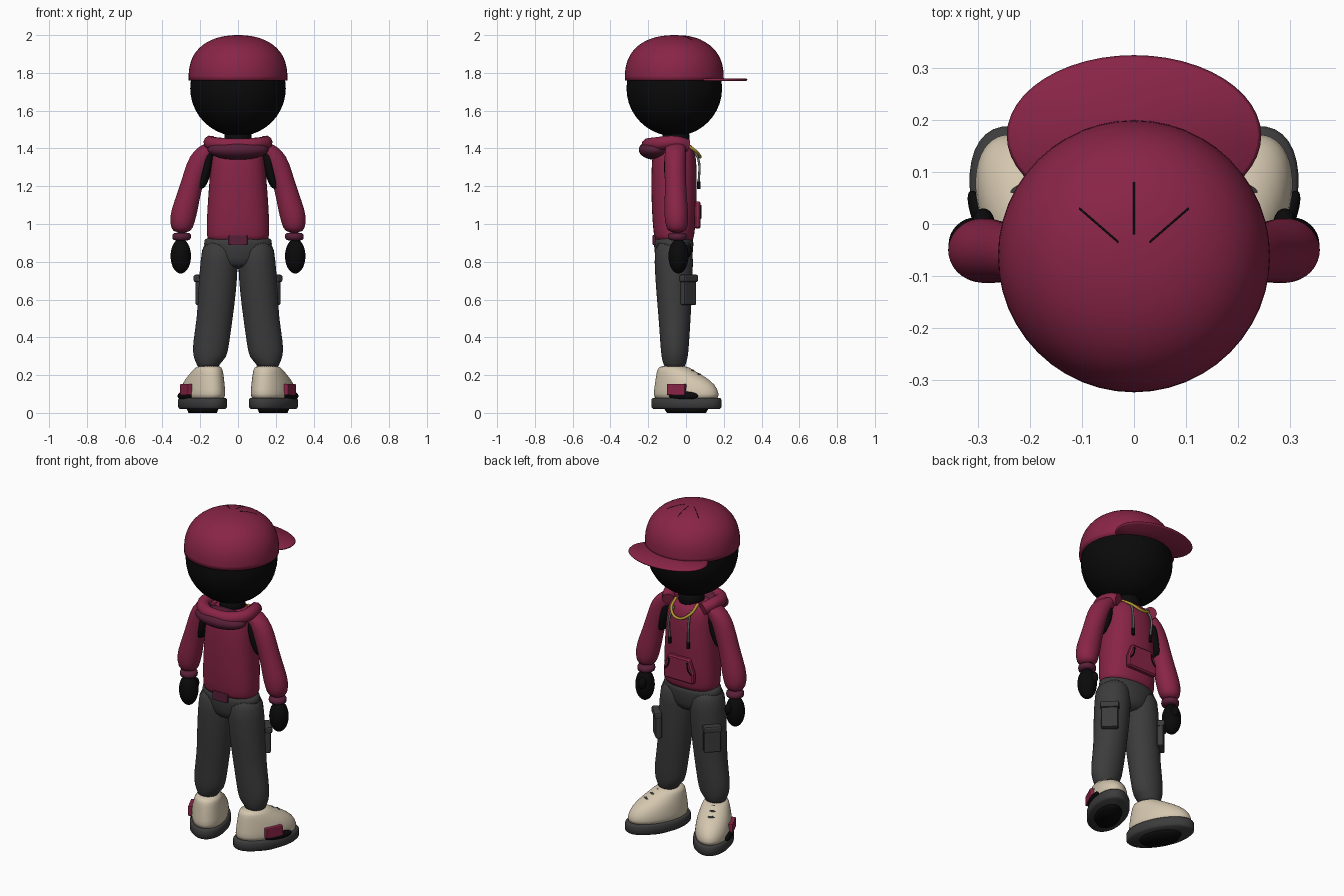
import bpy, bmesh, math
from mathutils import Vector, Matrix

if "Cube" in bpy.data.objects:
    bpy.data.objects.remove(bpy.data.objects["Cube"])


def material(name, r, g, b):
    m = bpy.data.materials.new(name)
    m.use_nodes = True
    m.diffuse_color = (r, g, b, 1)
    bsdf = m.node_tree.nodes["Principled BSDF"]
    bsdf.inputs["Base Color"].default_value = (r, g, b, 1)
    bsdf.inputs["Roughness"].default_value = 0.8
    return m


MAGENTA = material("magenta", .25, .018, .062)
PLUM = material("dark plum", .10, .014, .04)
BLACK = material("black", .003, .003, .003)
GREY = material("charcoal", .045, .045, .046)
CREAM = material("cream", .66, .57, .43)
GOLD = material("gold", .45, .30, .03)
CORD = material("grey green", .13, .17, .14)


def finish(name, bm, mat, smooth=True, subsurf=0, loc=(0, 0, 0), turn=0):
    bmesh.ops.recalc_face_normals(bm, faces=bm.faces)
    mesh = bpy.data.meshes.new(name)
    for f in bm.faces:
        f.smooth = smooth
    bm.to_mesh(mesh)
    bm.free()
    ob = bpy.data.objects.new(name, mesh)
    bpy.context.collection.objects.link(ob)
    mesh.materials.append(mat)
    ob.location = loc
    ob.rotation_euler.z = turn
    if subsurf:
        ob.modifiers.new("smooth", 'SUBSURF').levels = subsurf
        ob.modifiers["smooth"].render_levels = subsurf
    return ob


def loft(name, rings, mat, sides=28, power=2, subsurf=1, **kw):
    """Stack of ovals (x, y, z, rx, ry), closed at both ends."""
    bm, rows = bmesh.new(), []
    for x, y, z, rx, ry in rings:
        row = []
        for i in range(sides):
            a = math.tau * i / sides
            c, s = math.cos(a), math.sin(a)
            row.append(bm.verts.new((
                x + rx * math.copysign(abs(c) ** (2 / power), c),
                y + ry * math.copysign(abs(s) ** (2 / power), s), z)))
        rows.append(row)
    for lo, hi in zip(rows, rows[1:]):
        for i in range(sides):
            j = (i + 1) % sides
            bm.faces.new((lo[i], lo[j], hi[j], hi[i]))
    bm.faces.new(rows[0])
    bm.faces.new(rows[-1])
    return finish(name, bm, mat, subsurf=subsurf, **kw)


def ball(name, centre, radii, mat, **kw):
    bm = bmesh.new()
    bmesh.ops.create_uvsphere(bm, u_segments=32, v_segments=20, radius=1)
    bmesh.ops.transform(bm, verts=bm.verts, matrix=Matrix.Translation(centre)
                        @ Matrix.Diagonal((*radii, 1)))
    return finish(name, bm, mat, **kw)


def box(name, centre, size, mat, bevel=.01, **kw):
    bm = bmesh.new()
    bmesh.ops.create_cube(bm, size=1)
    bmesh.ops.transform(bm, verts=bm.verts, matrix=Matrix.Translation(centre)
                        @ Matrix.Diagonal((*size, 1)))
    ob = finish(name, bm, mat, smooth=False, **kw)
    mod = ob.modifiers.new("round", 'BEVEL')
    mod.width, mod.segments = bevel, 2
    return ob


def tube(name, pts, radius, mat, loc=(0, 0, 0), turn=0):
    cu = bpy.data.curves.new(name, 'CURVE')
    cu.dimensions, cu.bevel_depth = '3D', radius
    cu.bevel_resolution, cu.resolution_u, cu.use_fill_caps = 3, 8, True
    sp = cu.splines.new('BEZIER')
    sp.bezier_points.add(len(pts) - 1)
    for b, p in zip(sp.bezier_points, pts):
        b.co = p
        b.handle_left_type = b.handle_right_type = 'AUTO'
    cu.materials.append(mat)
    ob = bpy.data.objects.new(name, cu)
    bpy.context.collection.objects.link(ob)
    ob.location, ob.rotation_euler.z = loc, turn
    bpy.ops.object.select_all(action='DESELECT')
    ob.select_set(True)
    bpy.context.view_layer.objects.active = ob
    bpy.ops.object.convert(target='MESH')
    return bpy.context.object


def mirrored(half):
    """Complete a symmetric path whose last point lies on x = 0."""
    return half + [(-x, y, z) for x, y, z in reversed(half[:-1])]


# Head and neck
HY = -.062
ball("head", (0, HY, 1.718), (.253, .253, .253), BLACK)
loft("neck", [(0, -.05, 1.38, .075, .075), (0, -.055, 1.5, .07, .07)], BLACK, subsurf=0)

# Cap crown, brim and stitched seams
R, BASE, H, P, Q = .262, 1.76, .24, 2.6, 2.2
crown = []
for k in range(17):
    t = math.sin(k / 16 * math.pi / 2)
    r = max(R * max(1 - t ** P, 0) ** (1 / Q), .001)
    crown.append((0, HY, BASE + H * t, r, r))
loft("cap_crown", crown, MAGENTA, sides=48, subsurf=0)
loft("cap_brim", [(0, .17, 1.757, .238, .148), (0, .17, 1.764, .245, .155),
                  (0, .17, 1.771, .238, .148)], MAGENTA, sides=48, subsurf=0)
for a, b in (((0, -.02), (0, .08)), ((-.03, -.035), (-.105, .03)), ((.03, -.035), (.105, .03))):
    path = []
    for k in range(5):
        p = Vector(a).lerp(Vector(b), k / 4)
        d = (p - Vector((0, HY))).length / R
        path.append((p.x, p.y, BASE + H * (1 - d ** Q) ** (1 / P) - .001))
    tube("cap_seam", path, .002, BLACK)

# Hoodie body, hood, hem
TY = -.063
loft("hoodie_body", [(0, TY, .90, .16, .10), (0, TY, .93, .166, .106), (0, TY, 1.02, .167, .116),
                     (0, TY, 1.15, .158, .121), (0, TY, 1.3, .147, .121),
                     (0, TY, 1.39, .135, .113), (0, TY, 1.44, .10, .08)], MAGENTA, power=2.4)
ball("hood_bag", (0, -.163, 1.393), (.162, .087, .053), PLUM)
tube("hood_rim", mirrored([(.115, .005, 1.415), (.145, -.06, 1.432), (.125, -.155, 1.425),
                           (0, -.2, 1.418)]), .036, MAGENTA)
box("hem_tab", (0, -.167, .915), (.10, .02, .055), PLUM, bevel=.006)

# Front pouch: tapered plate with dark hand openings
bm = bmesh.new()
outline = [(-.1, .975), (.1, .975), (.1, 1.04), (.07, 1.12), (-.07, 1.12), (-.1, 1.04)]
pouch = bm.faces.new([bm.verts.new((x, .045, z)) for x, z in outline])
out = bmesh.ops.extrude_face_region(bm, geom=[pouch])
bmesh.ops.translate(bm, vec=(0, .032, 0),
                    verts=[v for v in out["geom"] if isinstance(v, bmesh.types.BMVert)])
ob = finish("front_pouch", bm, MAGENTA, smooth=False)
ob.modifiers.new("round", 'BEVEL').width = .008

# Neck chain
tube("chain", mirrored([(.075, -.01, 1.43), (.062, .052, 1.385), (0, .075, 1.355)]), .008, GOLD)

# Pelvis
loft("trouser_seat", [(0, -.065, .76, .09, .08), (0, -.065, .82, .16, .1),
                      (0, -.065, .9, .187, .106), (0, -.065, .94, .178, .106)], GREY)

for s, side in ((1, "left"), (-1, "right")):
    # Drawstrings and pouch openings
    tube(side + "_drawstring", [(s * .055, .035, 1.4), (s * .065, .066, 1.34),
                                (s * .062, .068, 1.22)], .006, CORD)
    tube(side + "_drawstring_tip", [(s * .062, .068, 1.225), (s * .062, .068, 1.185)], .009, BLACK)
    tube(side + "_pouch_opening", [(s * .088, .078, 1.03), (s * .066, .078, 1.06),
                                   (s * .06, .078, 1.1)], .004, BLACK)

    # Sleeves with dark underarm, cuffs and hands
    loft(side + "_sleeve", [(s * .12, -.055, 1.435, .03, .04), (s * .15, -.056, 1.415, .055, .054),
                            (s * .19, -.057, 1.36, .068, .057), (s * .222, -.057, 1.28, .063, .057),
                            (s * .255, -.055, 1.18, .06, .056), (s * .285, -.052, 1.07, .072, .064),
                            (s * .295, -.05, 1.01, .066, .062), (s * .298, -.047, .95, .05, .05)],
         MAGENTA)
    loft(side + "_underarm", [(s * .15, -.06, 1.42, .03, .04), (s * .158, -.06, 1.33, .035, .06),
                              (s * .178, -.06, 1.24, .028, .055), (s * .20, -.06, 1.18, .02, .04)],
         BLACK)
    loft(side + "_cuff", [(s * .299, -.045, .91, .047, .047), (s * .298, -.045, .93, .051, .051),
                          (s * .298, -.047, .958, .049, .049)], PLUM)
    ball(side + "_hand", (s * .303, -.04, .83), (.054, .053, .092), BLACK)
    ball(side + "_thumb", (s * .29, .0, .855), (.022, .03, .035), BLACK)

    # Trouser legs with angled cargo pockets
    loft(side + "_trouser_leg", [(s * .158, -.06, .235, .058, .056), (s * .158, -.06, .265, .062, .06),
                                 (s * .148, -.06, .29, .088, .07), (s * .145, -.06, .36, .098, .076),
                                 (s * .122, -.06, .5, .094, .085), (s * .11, -.063, .65, .102, .096),
                                 (s * .099, -.065, .8, .1, .103), (s * .095, -.065, .93, .092, .103)],
         GREY)
    spot = dict(loc=(s * .183, .012, 0), turn=-s * math.pi / 4)
    box(side + "_cargo_pocket", (0, 0, .64), (.095, .036, .14), GREY, **spot)
    box(side + "_cargo_flap", (0, .004, .712), (.106, .044, .04), GREY, **spot)

    # Shoes, toes turned outward
    foot = dict(loc=(s * .187, .002, 0), turn=-s * math.radians(25))
    loft(side + "_tread", [(0, 0, 0, .065, .11), (0, 0, .03, .075, .13)], BLACK, subsurf=0, **foot)
    loft(side + "_sole", [(0, 0, .02, .1, .188), (0, 0, .03, .109, .199), (0, 0, .07, .109, .199),
                          (0, 0, .08, .102, .192)], GREY, sides=40, subsurf=0, **foot)
    loft(side + "_shoe_upper", [(0, 0, .06, .099, .186), (0, 0, .1, .101, .187),
                                (0, -.007, .15, .097, .173), (0, -.035, .193, .086, .138),
                                (0, -.066, .226, .074, .1), (0, -.078, .252, .062, .077)],
         CREAM, **foot)
    for y, z in ((0, .237), (.037, .222), (.074, .203)):
        tube(side + "_lace", [(-.042, y - .008, z - .022), (0, y, z), (.042, y - .008, z - .022)],
             .007, GREY, **foot)
    ball(side + "_shoe_side", (s * .09, .025, .09), (.022, .085, .024), BLACK, **foot)
    box(side + "_shoe_badge", (s * .1, -.01, .124), (.03, .105, .06), MAGENTA, bevel=.006, **foot)
